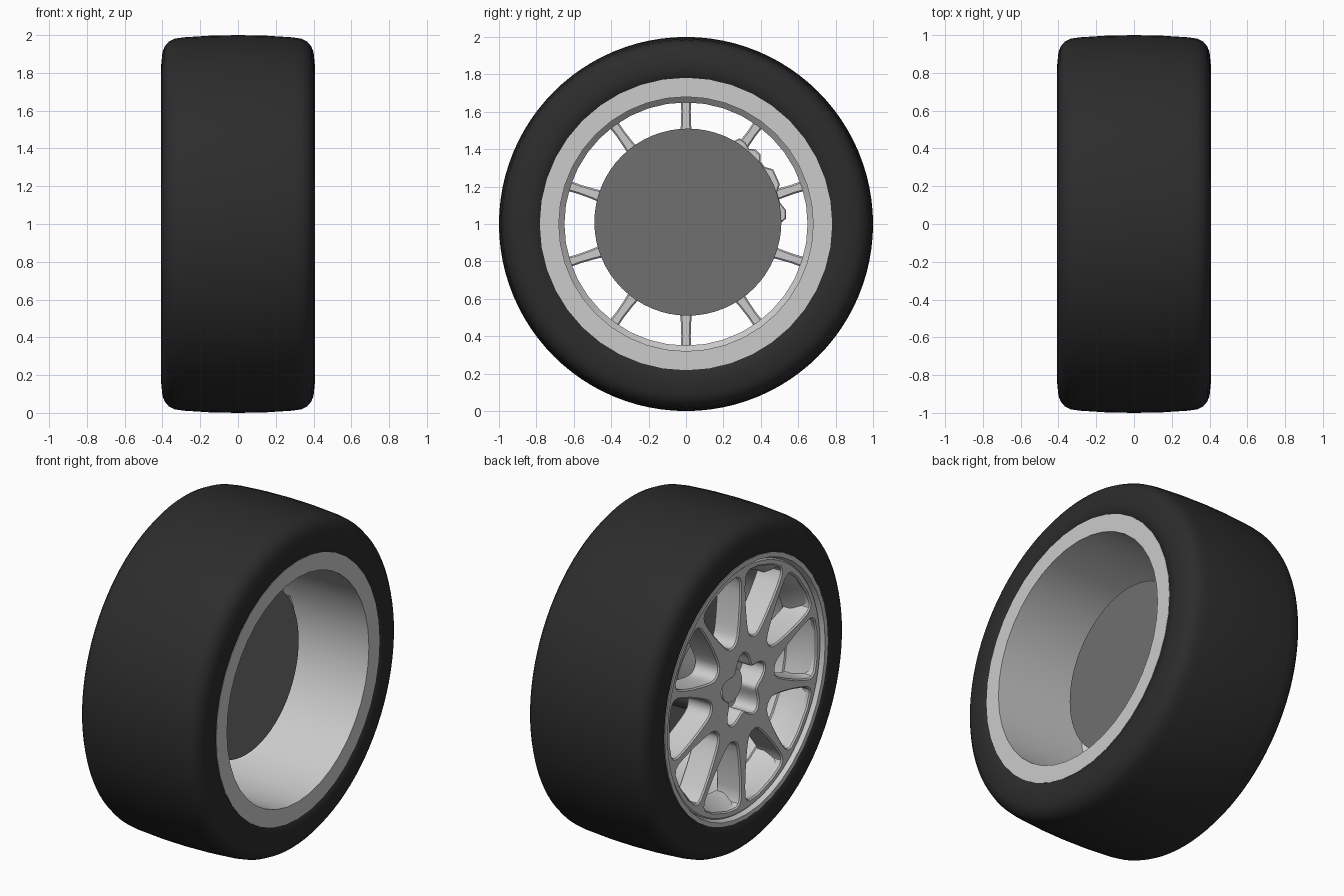
import bpy, bmesh
from math import sin, cos, radians, pi
from mathutils import Matrix

if "Cube" in bpy.data.objects:
    bpy.data.objects.remove(bpy.data.objects["Cube"])

CENTRE_Z = 1.0


def paint(obj, name, value):
    mat = bpy.data.materials.new(name)
    mat.diffuse_color = (value, value, value, 1)
    mat.use_nodes = True
    mat.node_tree.nodes["Principled BSDF"].inputs["Base Color"].default_value = mat.diffuse_color
    obj.data.materials.append(mat)


def finish(name, mesh, angle=35):
    bm = bmesh.new()
    bm.from_mesh(mesh)
    bmesh.ops.remove_doubles(bm, verts=bm.verts, dist=0.0002)
    bmesh.ops.recalc_face_normals(bm, faces=bm.faces)
    bm.to_mesh(mesh)
    bm.free()
    obj = bpy.data.objects.new(name, mesh)
    bpy.context.collection.objects.link(obj)
    bpy.ops.object.select_all(action='DESELECT')
    obj.select_set(True)
    bpy.context.view_layer.objects.active = obj
    bpy.ops.object.shade_smooth_by_angle(angle=radians(angle))
    return obj


def lathe(name, profile, n, closed=True, cy=0.0, cz=CENTRE_Z, angle=35):
    """Revolve (x, radius) points around the axle, which runs along x."""
    m = len(profile)
    verts = [(x, cy + r * cos(2 * pi * i / n), cz + r * sin(2 * pi * i / n))
             for i in range(n) for x, r in profile]
    faces = [(i * m + j, i * m + (j + 1) % m,
              (i + 1) % n * m + (j + 1) % m, (i + 1) % n * m + j)
             for i in range(n) for j in range(m if closed else m - 1)]
    mesh = bpy.data.meshes.new(name)
    mesh.from_pydata(verts, [], faces)
    return finish(name, mesh, angle)


def plate(name, outlines, x0, x1, bevel=0.0):
    """Fill polar (radius, degrees) outlines, inner ones becoming holes."""
    curve = bpy.data.curves.new(name, 'CURVE')
    curve.dimensions = '2D'
    curve.fill_mode = 'BOTH'
    curve.extrude = (x1 - x0) / 2 - bevel
    curve.bevel_depth = bevel
    curve.bevel_resolution = 0
    curve.offset = -bevel
    for outline in outlines:
        spline = curve.splines.new('POLY')
        spline.points.add(len(outline) - 1)
        for p, (r, a) in zip(spline.points, outline):
            p.co = (r * cos(radians(a)), r * sin(radians(a)), 0, 1)
        spline.use_cyclic_u = True
    temp = bpy.data.objects.new(name + "_curve", curve)
    bpy.context.collection.objects.link(temp)
    deps = bpy.context.evaluated_depsgraph_get()
    mesh = bpy.data.meshes.new_from_object(temp.evaluated_get(deps))
    bpy.data.objects.remove(temp)
    mesh.transform(Matrix(((0, 0, 1, (x0 + x1) / 2), (1, 0, 0, 0),
                           (0, 1, 0, CENTRE_Z), (0, 0, 0, 1))))
    return finish(name, mesh)


# Tyre
half = [(0.40, 0.78), (0.407, 0.84), (0.40, 0.91), (0.388, 0.94), (0.365, 0.967),
        (0.335, 0.981), (0.29, 0.988), (0.15, 0.997)]
tyre = lathe("tyre", half + [(0, 1.0)] + [(-x, r) for x, r in reversed(half)]
             + [(-0.38, 0.765), (0.38, 0.765)], 96, angle=50)
paint(tyre, "rubber", 0.025)

# Rim barrel with both lips
lathe("rim_barrel", [(0.402, 0.782), (-0.405, 0.782), (-0.405, 0.755), (-0.365, 0.74),
                     (-0.365, 0.705), (-0.27, 0.65), (-0.22, 0.65), (-0.19, 0.68),
                     (0.402, 0.68)], 40)

# Spoked face: ten rounded windows and a scalloped centre pocket
side = [(0.305, 2), (0.315, 6), (0.34, 9), (0.38, 11.3), (0.44, 13.3), (0.52, 14.9),
        (0.60, 15.6), (0.655, 15.6), (0.683, 14.7), (0.698, 12.8), (0.703, 6)]
window = side + [(r, -a) for r, a in reversed(side)]
outlines = [[(0.742, i * 4.5) for i in range(80)]]
outlines += [[(r, a + 72 + 36 * k) for r, a in window] for k in range(10)]
outlines += [[(0.175 + 0.04 * cos(radians(5 * (a - 90))), a) for a in range(0, 360, 5)]]
plate("spoked_face", outlines, -0.385, -0.22, 0.008)

# Hub with centre cap at the bottom of the pocket
lathe("hub", [(-0.31, 0), (-0.31, 0.095), (-0.30, 0.10), (-0.235, 0.10), (-0.235, 0.24),
              (-0.2, 0.24), (-0.2, 0)], 40, closed=False)

# Brake disc with its raised hat
disc = lathe("brake_disc", [(-0.2, 0), (-0.2, 0.2), (0, 0.2), (0, 0.5), (0.05, 0.5),
                            (0.05, 0)], 64, closed=False, cy=0.01, cz=1.01)
paint(disc, "dark_metal", 0.16)

# Brake caliper with a lumpy outer edge
outer = [(0.50, 0), (0.535, 3), (0.54, 8), (0.515, 13), (0.515, 19), (0.545, 23),
         (0.55, 32), (0.52, 36), (0.52, 40), (0.545, 43), (0.545, 47), (0.525, 50),
         (0.54, 54), (0.54, 58), (0.50, 61)]
plate("brake_caliper", [outer + [(0.31, a) for a in range(58, 2, -6)]], -0.15, 0.03, 0.006)
